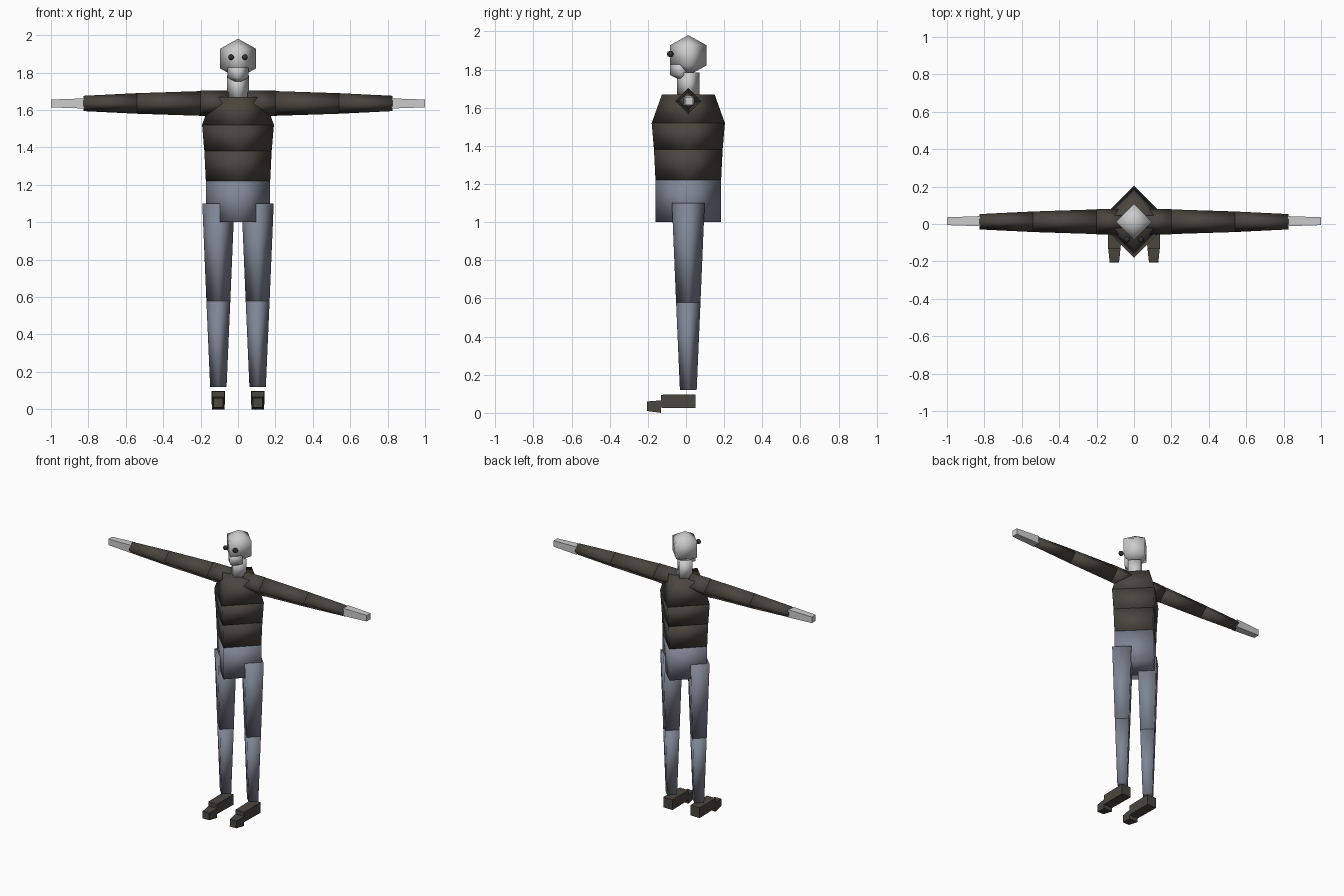
import bpy
import math
from mathutils import Matrix, Vector

cube = bpy.data.objects.get("Cube")
if cube:
    bpy.data.objects.remove(cube)

DEPTH = 0.012    # y of the body axis
ARM_Z = 1.635
LEG_X = 0.105


def material(name, colour):
    m = bpy.data.materials.new(name)
    m.use_nodes = True
    m.diffuse_color = (*colour, 1)
    m.node_tree.nodes["Principled BSDF"].inputs["Base Color"].default_value = (*colour, 1)
    return m


JACKET = material("dark_brown", (0.07, 0.06, 0.048))
TROUSERS = material("slate_blue", (0.21, 0.24, 0.30))
SKIN = material("pale_grey", (0.60, 0.60, 0.60))
EYE = material("near_black", (0.03, 0.03, 0.03))


def finish(name, mat, smooth):
    ob = bpy.context.object
    ob.name = ob.data.name = name
    ob.data.materials.append(mat)
    if smooth:
        bpy.ops.object.shade_smooth()
    return ob


def prism(name, start, end, r1, r2, mat, square=False):
    """Four-sided tapering segment between two points, smooth diamond or flat square."""
    a, b = Vector(start), Vector(end)
    k = math.sqrt(2) if square else 1
    bpy.ops.mesh.primitive_cone_add(vertices=4, radius1=r1 * k, radius2=r2 * k,
                                    depth=(b - a).length)
    ob = finish(name, mat, not square)
    turn = (b - a).to_track_quat('Z', 'Y').to_matrix().to_4x4()
    spin = Matrix.Rotation(math.pi / 4 if square else 0, 4, 'Z')
    ob.data.transform(Matrix.Translation((a + b) / 2) @ turn @ spin)
    return ob


def ball(name, centre, size, mat, sides=4, rings=3):
    bpy.ops.mesh.primitive_uv_sphere_add(segments=sides, ring_count=rings)
    ob = finish(name, mat, True)
    ob.data.transform(Matrix.Translation(centre) @ Matrix.Diagonal((*size, 1)))
    return ob


def upright(name, x, z1, z2, r1, r2, mat):
    return prism(name, (x, DEPTH, z1), (x, DEPTH, z2), r1, r2, mat)


# Torso, from hips to neck
upright("pelvis", 0, 1.0, 1.22, 0.172, 0.172, TROUSERS)
upright("waist", 0, 1.22, 1.38, 0.172, 0.18, JACKET)
upright("ribcage", 0, 1.38, 1.52, 0.18, 0.192, JACKET)
upright("chest", 0, 1.52, 1.67, 0.192, 0.138, JACKET)
upright("neck", 0, 1.66, 1.785, 0.058, 0.058, SKIN)

# Head and jaw
ball("head", (0, DEPTH, 1.875), (0.11, 0.11, 0.106), SKIN)
ball("jaw", (0, -0.028, 1.80), (0.064, 0.064, 0.056), SKIN)

for side, s in (("left", 1), ("right", -1)):
    ball(side + "_eye", (s * 0.037, -0.083, 1.882), (0.018, 0.018, 0.017), EYE, 6, 4)

    # Arm
    joints = [("shoulder", 0.05, 0.2, 0.068, 0.068),
              ("upper_arm", 0.2, 0.54, 0.066, 0.055),
              ("forearm", 0.54, 0.825, 0.055, 0.041)]
    for part, x1, x2, r1, r2 in joints:
        prism(f"{side}_{part}", (s * x1, DEPTH, ARM_Z), (s * x2, DEPTH, ARM_Z), r1, r2, JACKET)
    prism(side + "_hand", (s * 0.82, 0.015, ARM_Z), (s, 0.015, ARM_Z),
          0.027, 0.021, SKIN, square=True)

    # Leg
    x = s * LEG_X
    upright(side + "_thigh", x, 0.58, 1.1, 0.064, 0.086, TROUSERS)
    upright(side + "_shin", x, 0.12, 0.58, 0.044, 0.064, TROUSERS)

    # Foot and toe
    prism(side + "_foot", (x, 0.05, 0.061), (x, -0.13, 0.061), 0.036, 0.034, JACKET, square=True)
    prism(side + "_toe", (x, -0.13, 0.033), (x, -0.205, 0.035), 0.033, 0.025, JACKET, square=True)
